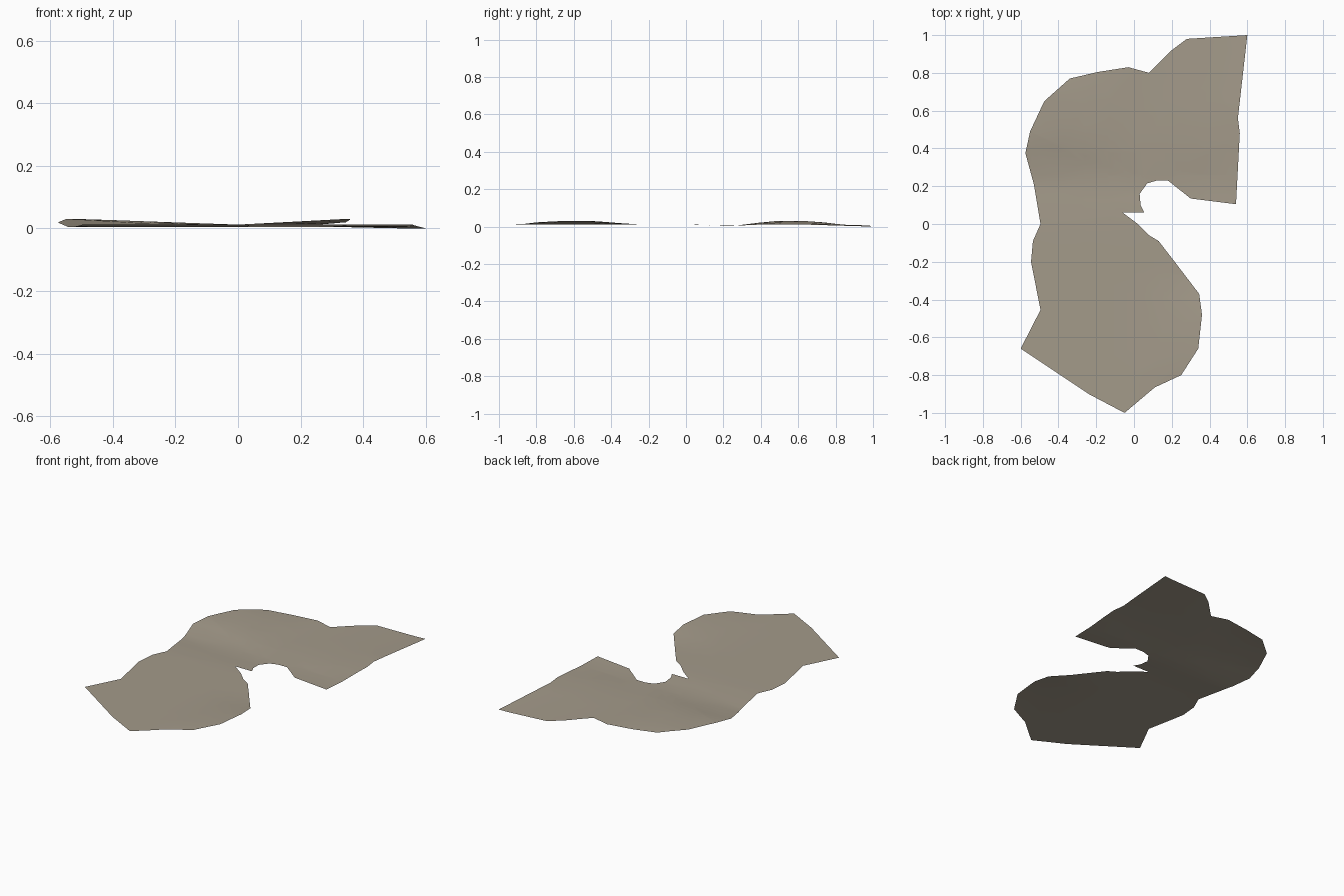
import bpy, bmesh, math

if "Cube" in bpy.data.objects:
    bpy.data.objects.remove(bpy.data.objects["Cube"])

# Sandy ground colour
mat = bpy.data.materials.new("dusty_tan")
mat.diffuse_color = (0.37, 0.325, 0.255, 1)
mat.use_nodes = True
mat.node_tree.nodes["Principled BSDF"].inputs["Base Color"].default_value = mat.diffuse_color

# Plan outline of the S-shaped ground strip, with the short side spur
OUTLINE = [
    (.6, 1), (.55, .56), (.56, .48), (.54, .105), (.3, .135), (.18, .23),
    (.12, .23), (.04, .265), (-.05, .205), (.07, .215), (.03, .16),
    (.035, .1), (.055, .06), (-.06, .06), (.02, 0), (.08, -.06),
    (.13, -.09), (.2, -.18), (.345, -.37), (.36, -.48), (.34, -.66),
    (.25, -.8), (.11, -.865), (-.05, -1), (-.24, -.9), (-.6, -.66),
    (-.495, -.455), (-.545, -.2), (-.535, -.09), (-.495, 0), (-.53, .21),
    (-.575, .375), (-.55, .49), (-.475, .65), (-.34, .77), (-.19, .805),
    (-.03, .83), (.08, .8), (.2, .92), (.28, .98)]


def height(x, y):
    """Gentle relief: the outer edge of each bend is banked up."""
    z = .012 - .008 * math.exp(-((y - .22) / .13) ** 2)
    z += .018 * min(1, max(0, -x / .5)) * math.exp(-((y - .58) / .22) ** 4)
    z += .018 * min(1, max(0, x / .34)) * math.exp(-((y + .62) / .26) ** 4)
    z -= .012 * max(0, y - .6) / .4 * min(1, max(0, x / .5))
    return max(0, z)


# Ground sheet, cut into a grid so it can follow the relief
bm = bmesh.new()
bm.faces.new([bm.verts.new((x, y, 0)) for x, y in reversed(OUTLINE)])
bmesh.ops.triangulate(bm, faces=bm.faces[:])
for axis, count in ((0, 4), (1, 7)):
    for i in range(-count, count + 1):
        co = [0, 0, 0]
        no = [0, 0, 0]
        co[axis], no[axis] = i * .13, 1
        bmesh.ops.bisect_plane(bm, geom=bm.verts[:] + bm.edges[:] + bm.faces[:],
                               plane_co=co, plane_no=no, dist=1e-5)
bmesh.ops.triangulate(bm, faces=bm.faces[:])
for f in bm.faces:
    f.normal_update()
    if f.normal.z < 0:
        f.normal_flip()
for v in bm.verts:
    v.co.z = height(v.co.x, v.co.y)
for f in bm.faces:
    f.smooth = True
mesh = bpy.data.meshes.new("ground_strip")
bm.to_mesh(mesh)
bm.free()
mesh.materials.append(mat)
bpy.context.collection.objects.link(bpy.data.objects.new("ground_strip", mesh))
